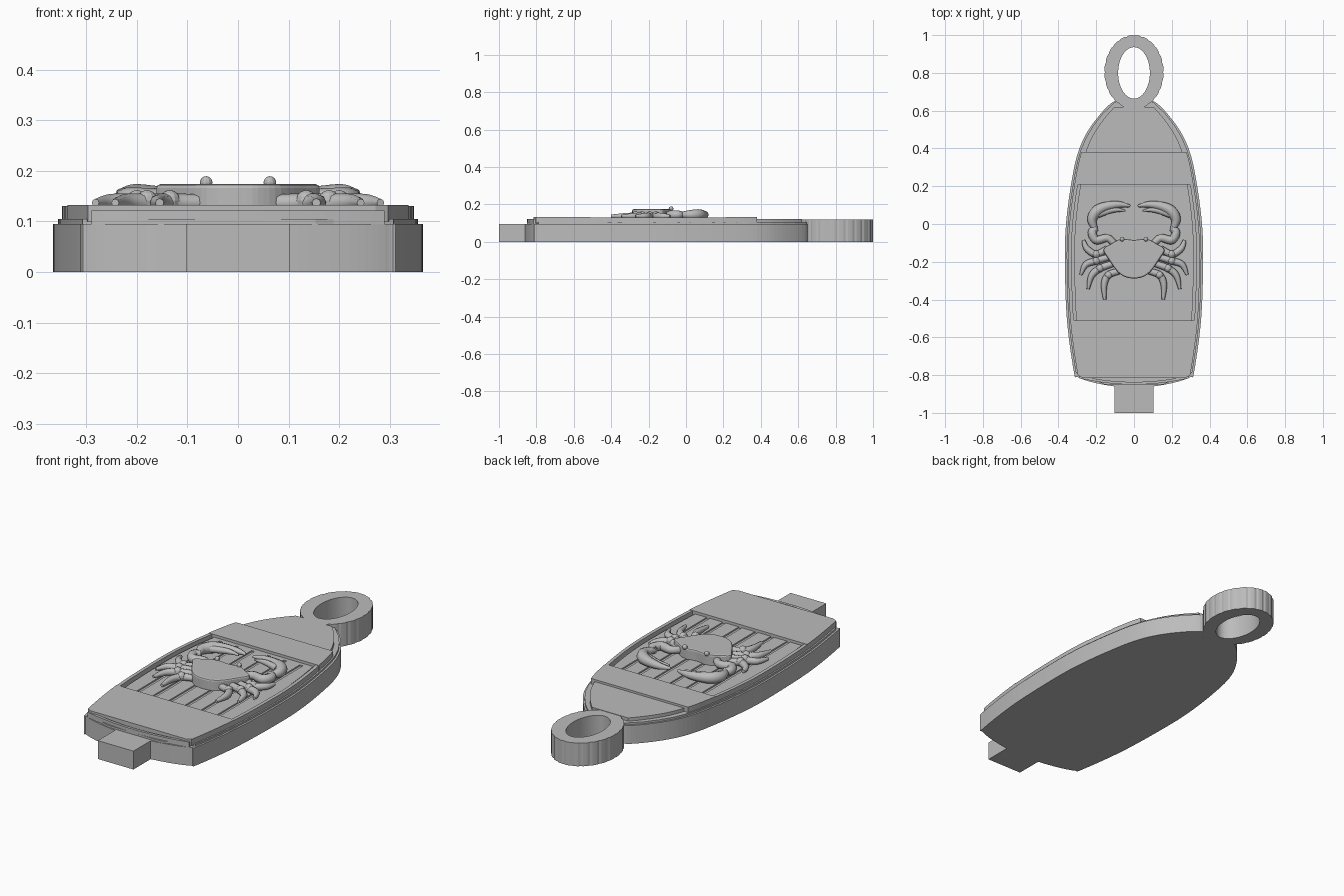
import bpy, bmesh, math
from mathutils import Vector

cube = bpy.data.objects.get("Cube")
if cube:
    bpy.data.objects.remove(cube, do_unlink=True)

grey = bpy.data.materials.new("plain grey")
grey.use_nodes = True
grey.diffuse_color = (0.5, 0.5, 0.5, 1)
grey.node_tree.nodes["Principled BSDF"].inputs["Base Color"].default_value = (0.5, 0.5, 0.5, 1)


def add_object(name, mesh):
    obj = bpy.data.objects.new(name, mesh)
    bpy.context.collection.objects.link(obj)
    if not mesh.materials:
        mesh.materials.append(grey)
    return obj


def smooth_path(points, steps=6):
    """Catmull-Rom curve through points of any dimension."""
    pts = [Vector(p) for p in points]
    pts = [pts[0]] + pts + [pts[-1]]
    out = []
    for a, b, c, d in zip(pts, pts[1:], pts[2:], pts[3:]):
        for i in range(steps):
            t = i / steps
            out.append(0.5 * (2 * b + (c - a) * t + (2 * a - 5 * b + 4 * c - d) * t * t
                              + (3 * b - a - 3 * c + d) * t ** 3))
    return out + [pts[-1]]


def prism(name, outline, z0, z1, bevel=0):
    """Extrude a flat outline from z0 to z1."""
    bm = bmesh.new()
    face = bm.faces.new([bm.verts.new((x, y, z0)) for x, y in outline])
    result = bmesh.ops.extrude_face_region(bm, geom=[face])
    new = [v for v in result["geom"] if isinstance(v, bmesh.types.BMVert)]
    bmesh.ops.translate(bm, verts=new, vec=(0, 0, z1 - z0))
    bmesh.ops.recalc_face_normals(bm, faces=bm.faces)
    mesh = bpy.data.meshes.new(name)
    bm.to_mesh(mesh)
    bm.free()
    obj = add_object(name, mesh)
    if bevel:
        mod = obj.modifiers.new("edge", "BEVEL")
        mod.width = bevel
        mod.segments = 2
        mod.limit_method = "ANGLE"
    return obj


def box(name, x0, x1, y0, y1, z0, z1):
    return prism(name, [(x0, y0), (x1, y0), (x1, y1), (x0, y1)], z0, z1)


def ring(name, outer, inner, z0, z1):
    """Upright wall between two outlines of equal length."""
    n = len(outer)
    verts = [(x, y, z) for z in (z0, z1) for loop in (outer, inner) for x, y in loop]
    faces = []
    for i in range(n):
        j = (i + 1) % n
        for a, b in ((0, 1), (1, 3), (3, 2), (2, 0)):
            faces.append((a * n + i, a * n + j, b * n + j, b * n + i))
    mesh = bpy.data.meshes.new(name)
    mesh.from_pydata(verts, [], faces)
    bm = bmesh.new()
    bm.from_mesh(mesh)
    bmesh.ops.recalc_face_normals(bm, faces=bm.faces)
    bm.to_mesh(mesh)
    bm.free()
    return add_object(name, mesh)


def tube(name, points, radius, z):
    """Rounded limb; each point is x, y, thickness factor."""
    path = smooth_path(points, 5)
    curve = bpy.data.curves.new(name, "CURVE")
    curve.dimensions = "3D"
    curve.bevel_depth = radius
    curve.bevel_resolution = 2
    curve.use_fill_caps = True
    spline = curve.splines.new("POLY")
    spline.points.add(len(path) - 1)
    for point, (x, y, r) in zip(spline.points, path):
        point.co = (x, y, z, 1)
        point.radius = r
    temp = bpy.data.objects.new(name, curve)
    mesh = bpy.data.meshes.new_from_object(temp)
    bpy.data.objects.remove(temp)
    mesh.name = name
    return add_object(name, mesh)


def ball(name, x, y, z, r):
    bm = bmesh.new()
    bmesh.ops.create_uvsphere(bm, u_segments=12, v_segments=8, radius=r)
    bmesh.ops.translate(bm, verts=bm.verts, vec=(x, y, z))
    mesh = bpy.data.meshes.new(name)
    bm.to_mesh(mesh)
    bm.free()
    return add_object(name, mesh)


# Half outline of the boat, from the stern centre to the bow centre
half = smooth_path([(0, -.865), (.1, -.86), (.22, -.838), (.3, -.81), (.318, -.785),
                    (.355, -.51), (.366, -.2), (.36, 0), (.333, .21), (.296, .38),
                    (.233, .51), (.127, .635), (.06, .655), (0, .66)])


def width(y):
    for a, b in zip(half, half[1:]):
        if a.y <= y <= b.y:
            return a.x + (b.x - a.x) * (y - a.y) / max(b.y - a.y, 1e-6)
    return 0


def both_sides(side):
    return side + [(-x, y) for x, y in reversed(side) if x > 1e-4]


def section(name, y0, y1, inset, z0, z1):
    """Slab across the boat between two stations, set in from its sides."""
    ys = [y0 + (y1 - y0) * i / 24 for i in range(25)]
    side = [(max(width(y) - inset, .002), y) for y in ys]
    return prism(name, both_sides(side), z0, z1)


# Hull
prism("hull", both_sides([tuple(p) for p in half]), 0, .095)
section("hull_step", -.85, .645, .01, .09, .105)

# Sunken plank deck with grooves
planks = section("plank_deck", -.53, .23, .05, .1, .119)
for i in range(6):
    x = (i - 2.5) * .092
    cutter = box("groove_cutter", x - .009, x + .009, -.51, .19, .112, .15)
    cutter.hide_render = True
    cutter.hide_viewport = True
    cutter.display_type = "WIRE"
    mod = planks.modifiers.new("groove", "BOOLEAN")
    mod.object = cutter
    mod.solver = "EXACT"

# Raised cross decks and the lower bow deck
section("stern_deck", -.815, -.51, .018, .1, .133)
section("middle_deck", .21, .38, .018, .1, .133)
section("bow_deck", .375, .62, .04, .1, .122)

# Side rails and stern rim
for s, label in ((1, "left"), (-1, "right")):
    ys = [-.52 + .74 * i / 16 for i in range(17)]
    rail = [(s * (width(y) - .018), y) for y in ys]
    rail += [(s * (width(y) - .036), y) for y in reversed(ys)]
    prism(label + "_rail", rail, .1, .131)
xs = [.29 * (i / 12 - 1) for i in range(25)]
arc = [(x, -.85 + .4 * x * x) for x in xs]
prism("stern_rim", arc + [(x, y + .014) for x, y in reversed(arc)], .095, .122)

# Stern tab
box("stern_tab", -.102, .102, -1, -.84, 0, .095)

# Oval hanging loop with a rope-like rim
count = 96
angles = [2 * math.pi * i / count for i in range(count)]
outer, inner = [], []
for i, a in enumerate(angles):
    k = 1 - (.018 if i % 4 == 0 else 0)
    outer.append((.157 * k * math.cos(a), .804 + .196 * k * math.sin(a)))
    inner.append((.084 * math.cos(a), .8 + .136 * math.sin(a)))
ring("hanging_loop", outer, inner, 0, .12)

# Crab shell
shell = smooth_path([(0, -.085), (.07, -.08), (.12, -.105), (.162, -.135), (.135, -.185),
                     (.085, -.255), (.04, -.283), (0, -.288)], 4)
prism("crab_shell", both_sides([tuple(p) for p in shell]), .112, .174, .008)

# Crab limbs, mirrored
legs = [[(.14, -.13, 1), (.2, -.16, 1.1), (.25, -.13, 1), (.268, -.085, .5)],
        [(.13, -.175, 1), (.2, -.195, 1.1), (.255, -.215, 1), (.282, -.27, .45)],
        [(.11, -.21, 1), (.18, -.235, 1.1), (.225, -.275, 1), (.243, -.345, .45)],
        [(.08, -.25, 1), (.135, -.27, 1.1), (.158, -.32, 1), (.155, -.4, .5)]]
claw_parts = {
    "claw_arm": ([(.1, -.11, .8), (.14, -.075, .9), (.2, -.085, 1), (.222, -.045, 1), (.2, -.02, .8)], .023),
    "claw_palm": ([(.205, -.03, .6), (.222, .02, 1), (.2, .065, 1.2), (.15, .092, 1),
                   (.08, .103, .7), (.02, .095, .25)], .025),
    "claw_finger": ([(.19, .05, .9), (.13, .07, .8), (.09, .075, .6), (.045, .07, .2)], .02),
}
for s, label in ((1, "left"), (-1, "right")):
    for i, leg in enumerate(legs):
        tube(f"{label}_leg_{i + 1}", [(s * x, y, r) for x, y, r in leg], .017, .137)
        x, y, _ = leg[1]
        ball(f"{label}_knee_{i + 1}", s * x, y, .141, .021)
    for part, (points, r) in claw_parts.items():
        tube(f"{label}_{part}", [(s * x, y, k) for x, y, k in points], r, .144)
    ball(label + "_eye", s * .063, -.08, .177, .0125)
